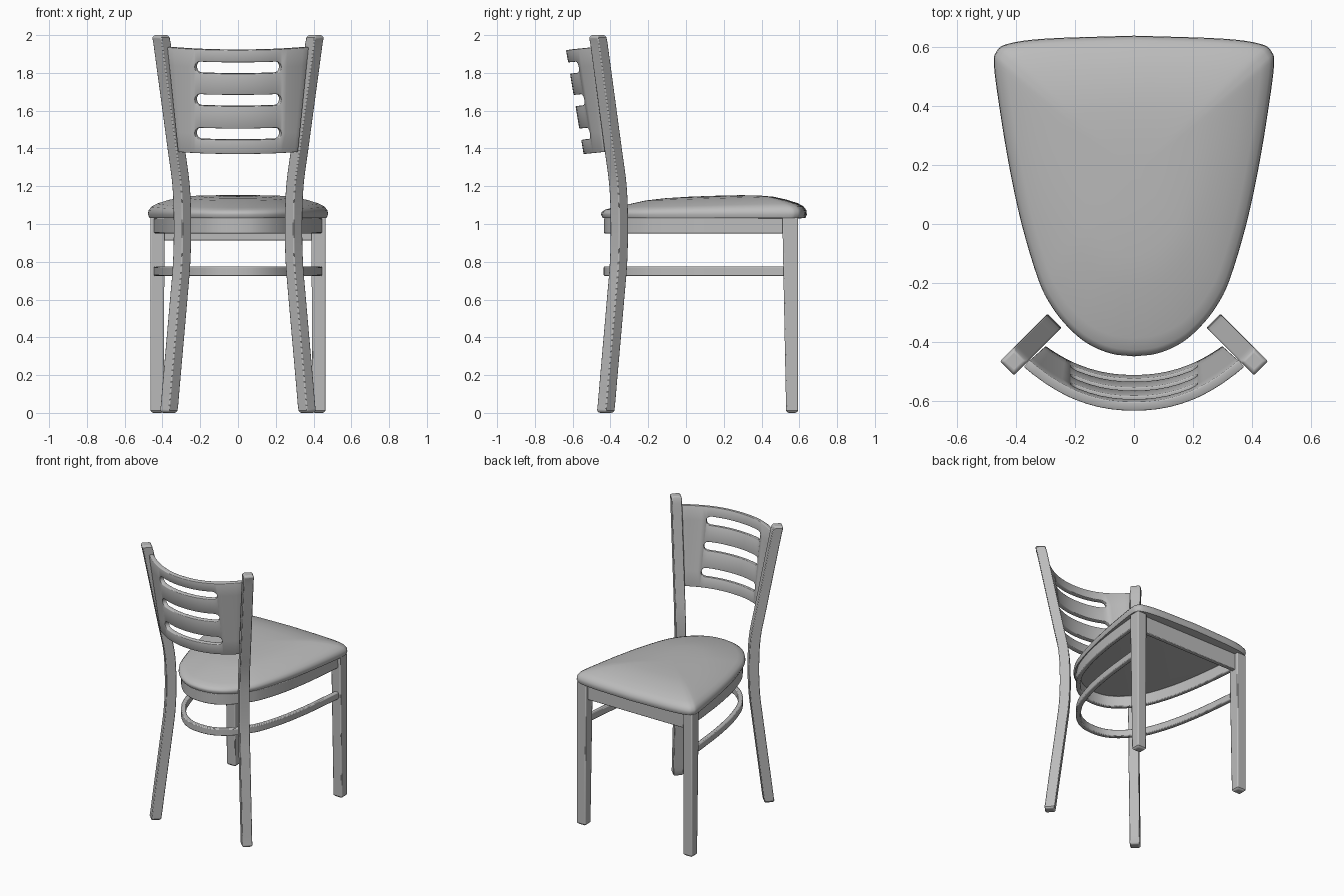
import bpy, bmesh, math
from mathutils import Vector

old = bpy.data.objects.get("Cube")
if old:
    bpy.data.objects.remove(old, do_unlink=True)

GREY = (0.5, 0.5, 0.5, 1)
mat = bpy.data.materials.new("plain grey")
mat.use_nodes = True
mat.diffuse_color = GREY
mat.node_tree.nodes["Principled BSDF"].inputs["Base Color"].default_value = GREY


def finish(bm, name, bevel=0.0, angle=35):
    bmesh.ops.remove_doubles(bm, verts=bm.verts, dist=0.0002)
    bmesh.ops.recalc_face_normals(bm, faces=bm.faces)
    me = bpy.data.meshes.new(name)
    bm.to_mesh(me)
    bm.free()
    me.materials.append(mat)
    ob = bpy.data.objects.new(name, me)
    bpy.context.collection.objects.link(ob)
    bpy.ops.object.select_all(action='DESELECT')
    ob.select_set(True)
    bpy.context.view_layer.objects.active = ob
    bpy.ops.object.shade_smooth_by_angle(angle=math.radians(angle))
    if bevel:
        mod = ob.modifiers.new("soft edges", 'BEVEL')
        mod.width, mod.segments, mod.limit_method = bevel, 2, 'ANGLE'
        mod.angle_limit = math.radians(40)
    return ob


def spline(pts, steps=5):
    """Smooth curve through the points."""
    p = [Vector(q) for q in pts]
    p = [2 * p[0] - p[1]] + p + [2 * p[-1] - p[-2]]
    out = []
    for a, b, c, d in zip(p, p[1:], p[2:], p[3:]):
        for i in range(steps):
            t = i / steps
            out.append(0.5 * (2 * b + (c - a) * t + (2 * a - 5 * b + 4 * c - d) * t * t
                              + (3 * b - a - 3 * c + d) * t ** 3))
    return out + [p[-2]]


def mirrored(half):
    """Extend a half path that starts on the centre line to both sides."""
    return [(-x, y) for x, y in reversed(half[1:])] + list(half)


def loft(rings):
    """Skin a stack of equal rings and cap both ends."""
    bm = bmesh.new()
    vs = [[bm.verts.new(co) for co in ring] for ring in rings]
    n = len(rings[0])
    for a, b in zip(vs, vs[1:]):
        for i in range(n):
            j = (i + 1) % n
            bm.faces.new((a[i], a[j], b[j], b[i]))
    bm.faces.new(vs[0])
    bm.faces.new(vs[-1])
    return bm


def rect(cx, cy, z, hx, hy):
    return [(cx + sx * hx, cy + sy * hy, z) for sx, sy in ((-1, -1), (1, -1), (1, 1), (-1, 1))]


# Padded seat
half = [(0, -.45), (.08, -.44), (.16, -.405), (.225, -.35), (.28, -.28), (.325, -.19), (.382, 0),
        (.425, .2), (.458, .4), (.476, .54), (.468, .585), (.43, .612), (.3, .63), (0, .64)]
outline = spline(half, 4)
outline += [Vector((-p.x, p.y)) for p in reversed(outline[1:-1])]
CY = 0.17
profile = [(.93, 1.03), (.985, 1.033), (1, 1.05), (.995, 1.068), (.965, 1.085), (.9, 1.1),
           (.78, 1.117), (.62, 1.136), (.45, 1.145), (.25, 1.149), (.08, 1.15)]
rings = []
for s, z in profile:
    rings.append([(p.x * s, CY + (p.y - CY) * s,
                   z + (0.03 * (p.y - CY) * s * min(1, (z - 1.05) * 15) if z > 1.05 else 0))
                  for p in outline])
finish(loft(rings), "seat_cushion", angle=50)

# Bent rails: seat frame and stretcher
U = [(0, -.42), (.08, -.41), (.15, -.375), (.21, -.32), (.262, -.25), (.305, -.17),
     (.358, 0), (.395, .2), (.418, .4), (.432, .55)]


def bent_rail(name, z0, z1, thick):
    path = spline(mirrored(U), 4)
    rings = []
    for i, p in enumerate(path):
        t = (path[min(i + 1, len(path) - 1)] - path[max(i - 1, 0)]).normalized()
        n = Vector((t.y, -t.x)) * thick / 2
        a, b = p + n, p - n
        rings.append([(a.x, a.y, z0), (a.x, a.y, z1), (b.x, b.y, z1), (b.x, b.y, z0)])
    finish(loft(rings), name, 0.006)


bent_rail("seat_frame", .95, 1.032, .03)
bent_rail("stretcher", .725, .775, .032)
finish(loft([rect(0, .555, .912, .41, .015), rect(0, .555, 1.032, .41, .015)]), "front_rail", 0.004)

# Legs and back posts
post_path = spline([(.366, 0), (.349, .2), (.314, .6), (.298, .8), (.294, 1), (.301, 1.2),
                    (.327, 1.4), (.381, 1.8), (.408, 2)], 4)
for side, label in ((1, "left"), (-1, "right")):
    rings = []
    ends = [(post_path[0], .036)] + [(p, .048) for p in post_path] + [(post_path[-1], .036)]
    for i, (p, r) in enumerate(ends):
        x, z = p
        if i == 1:
            z += .012
        if i == len(ends) - 2:
            z -= .012
        y = -(x + .059)
        rings.append([(side * x + r * cx, y + r * cy, z)
                      for cx, cy in ((1, 0), (0, 1), (-1, 0), (0, -1))])
    finish(loft(rings), label + "_back_post", 0.005)

    rings = [rect(side * .428, .562, 0, .025, .022), rect(side * .428, .562, .012, .035, .032),
             rect(side * .426, .552, 1.035, .037, .042)]
    finish(loft(rings), label + "_front_leg", 0.006)

# Curved backrest with three rounded slots
SLOTS, SLOT_X, SLOT_R = (1.475, 1.653, 1.825), .23, .03
cols = [0, .04, .08, .12, .16, .2, .208, .216, .223, .228, SLOT_X, .26, .3, .34, .37]
cols = [-u for u in reversed(cols[1:])] + cols


def slot_half(u):
    d = max(0, abs(u) - (SLOT_X - SLOT_R))
    return math.sqrt(max(0, SLOT_R ** 2 - d ** 2))


def on_panel(u, z):
    k = (z - 1.37) / .55
    edge = .318 + .057 * k
    x = abs(u)
    if x > SLOT_X:
        x = SLOT_X + (x - SLOT_X) * (edge - SLOT_X) / (.37 - SLOT_X)
    bow = (x / .37) ** 2.2
    return (math.copysign(x, u), -.542 - .093 * k + .145 * bow, z + .015 * bow)


bm = bmesh.new()
grid = []
for u in cols:
    h = slot_half(u)
    levels = [1.37] + [c + s * h for c in SLOTS for s in (-1, 1)] + [1.92]
    grid.append([bm.verts.new(on_panel(u, z)) for z in levels])
for a, b in zip(grid, grid[1:]):
    for r in range(0, len(a) - 1, 2):
        bm.faces.new((a[r], b[r], b[r + 1], a[r + 1]))
panel = finish(bm, "backrest", angle=40)
# Thicken toward the seat
solid = panel.modifiers.new("thickness", 'SOLIDIFY')
solid.thickness = .03
solid.offset = -1 if panel.data.polygons[0].normal.y < 0 else 1
soft = panel.modifiers.new("soft edges", 'BEVEL')
soft.width, soft.segments, soft.limit_method = .004, 2, 'ANGLE'
soft.angle_limit = math.radians(50)
